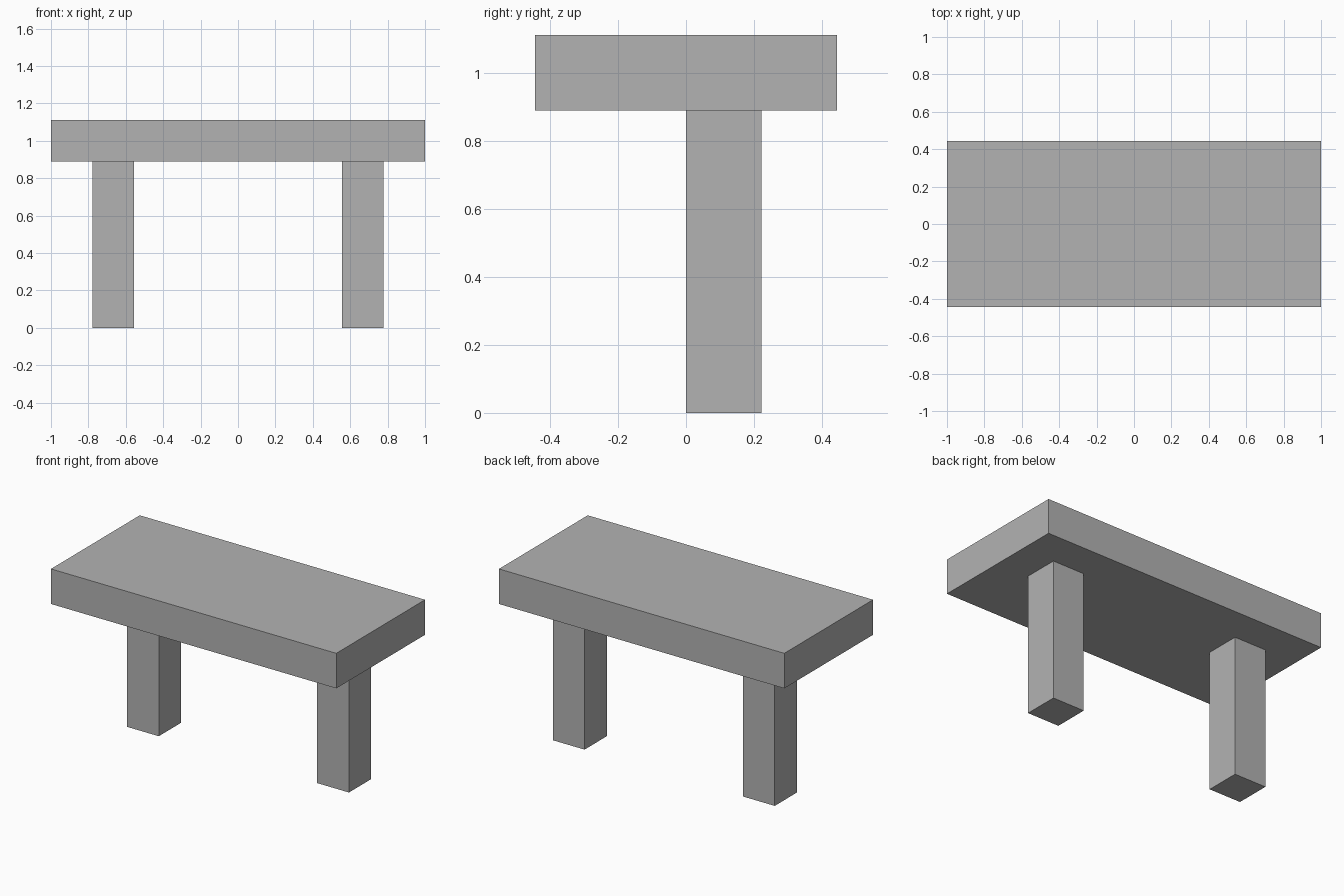
import bpy

cube = bpy.data.objects.get("Cube")
if cube:
    bpy.data.objects.remove(cube, do_unlink=True)

U = 1 / 9  # module: every dimension is a whole number of these

grey = bpy.data.materials.new("plain grey")
grey.use_nodes = True
colour = (0.45, 0.45, 0.45, 1)
grey.diffuse_color = colour
grey.node_tree.nodes["Principled BSDF"].inputs["Base Color"].default_value = colour


def box(name, centre, size):
    """Flat-shaded box, given in modules."""
    bpy.ops.mesh.primitive_cube_add(size=1, location=[c * U for c in centre])
    ob = bpy.context.object
    ob.name = ob.data.name = name
    ob.scale = [s * U for s in size]
    bpy.ops.object.transform_apply(location=False, rotation=False, scale=True)
    ob.data.materials.append(grey)
    return ob


# Thick slab top
box("table_top", (0, 0, 9), (18, 8, 2))

# Two square legs, set behind the centre line
for side, sign in (("left", 1), ("right", -1)):
    box(side + "_leg", (6 * sign, 1, 4), (2, 2, 8))
